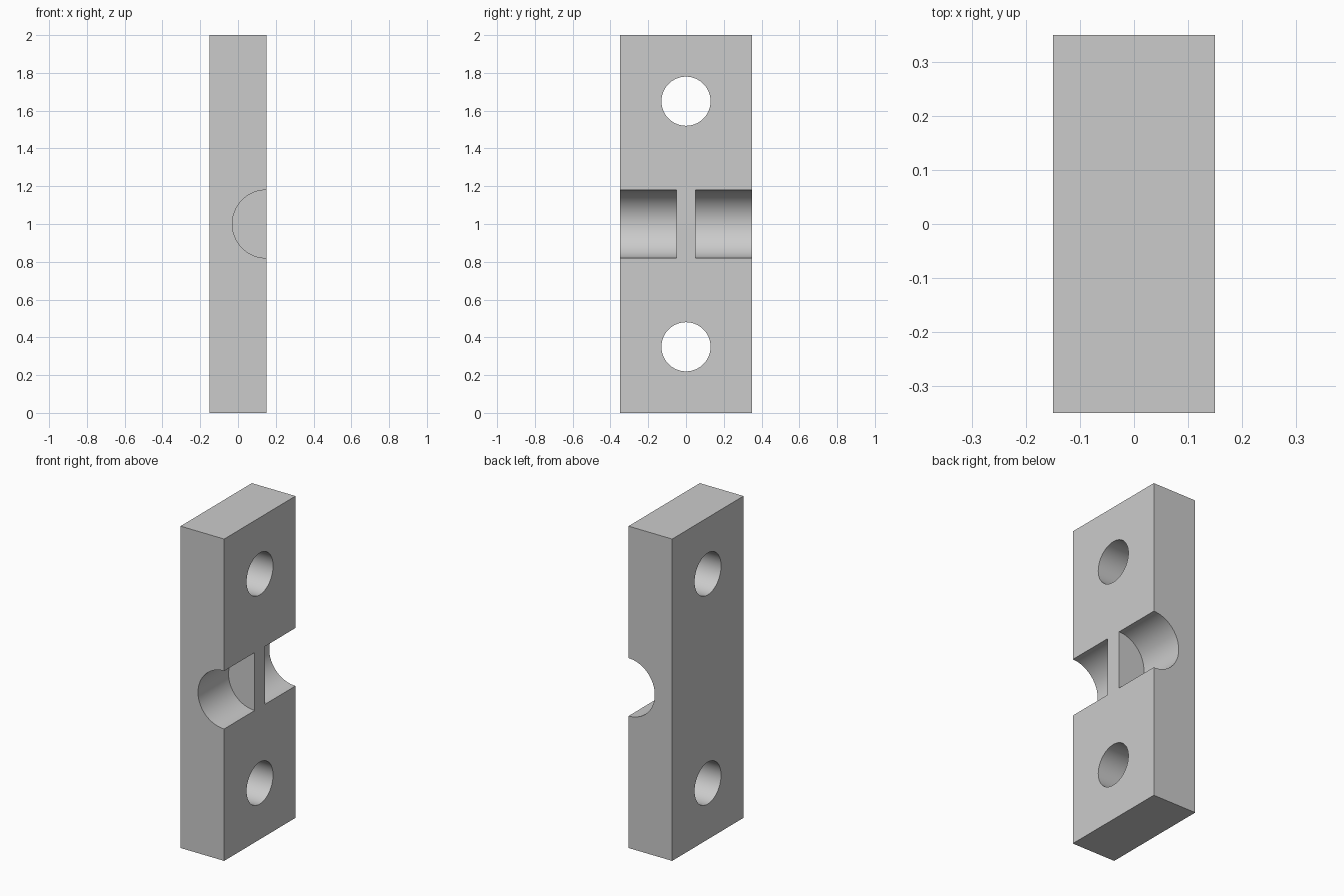
import bpy
from math import pi

cube = bpy.data.objects.get("Cube")
if cube:
    bpy.data.objects.remove(cube, do_unlink=True)

THICK, WIDTH, HEIGHT = 0.3, 0.7, 2.0
RIB = 0.1

grey = bpy.data.materials.new("light grey")
grey.use_nodes = True
colour = (0.6, 0.6, 0.6, 1)
grey.diffuse_color = colour
grey.node_tree.nodes["Principled BSDF"].inputs["Base Color"].default_value = colour

# Rectangular plate
bpy.ops.mesh.primitive_cube_add(size=1, location=(0, 0, HEIGHT / 2))
plate = bpy.context.object
plate.name = "clamp_plate"
plate.scale = (THICK, WIDTH, HEIGHT)
bpy.ops.object.transform_apply(location=False, rotation=False, scale=True)
plate.data.materials.append(grey)


def cut_cylinder(name, radius, depth, location, rotation):
    """Subtract a round cutter from the plate, then discard the cutter."""
    bpy.ops.mesh.primitive_cylinder_add(vertices=96, radius=radius, depth=depth,
                                        location=location, rotation=rotation)
    cutter = bpy.context.object
    cutter.name = name
    cutter.hide_render = True
    cutter.data.materials.append(grey)
    mod = plate.modifiers.new(name, 'BOOLEAN')
    mod.operation = 'DIFFERENCE'
    mod.solver = 'EXACT'
    mod.object = cutter
    bpy.ops.object.select_all(action='DESELECT')
    plate.select_set(True)
    bpy.context.view_layer.objects.active = plate
    bpy.ops.object.modifier_apply(modifier=mod.name)
    bpy.data.objects.remove(cutter, do_unlink=True)


for side in (-1, 1):
    # Bolt holes through the thickness
    cut_cylinder("bolt_hole", 0.13, 2 * THICK,
                 (0, 0, HEIGHT / 2 + side * 0.65), (0, pi / 2, 0))
    # Half-round grooves either side of the central rib
    cut_cylinder("groove", 0.18, WIDTH,
                 (THICK / 2, side * (RIB + WIDTH) / 2, HEIGHT / 2), (pi / 2, 0, 0))

# Smooth bores with crisp edges
bpy.ops.object.shade_smooth_by_angle(angle=pi / 6)
